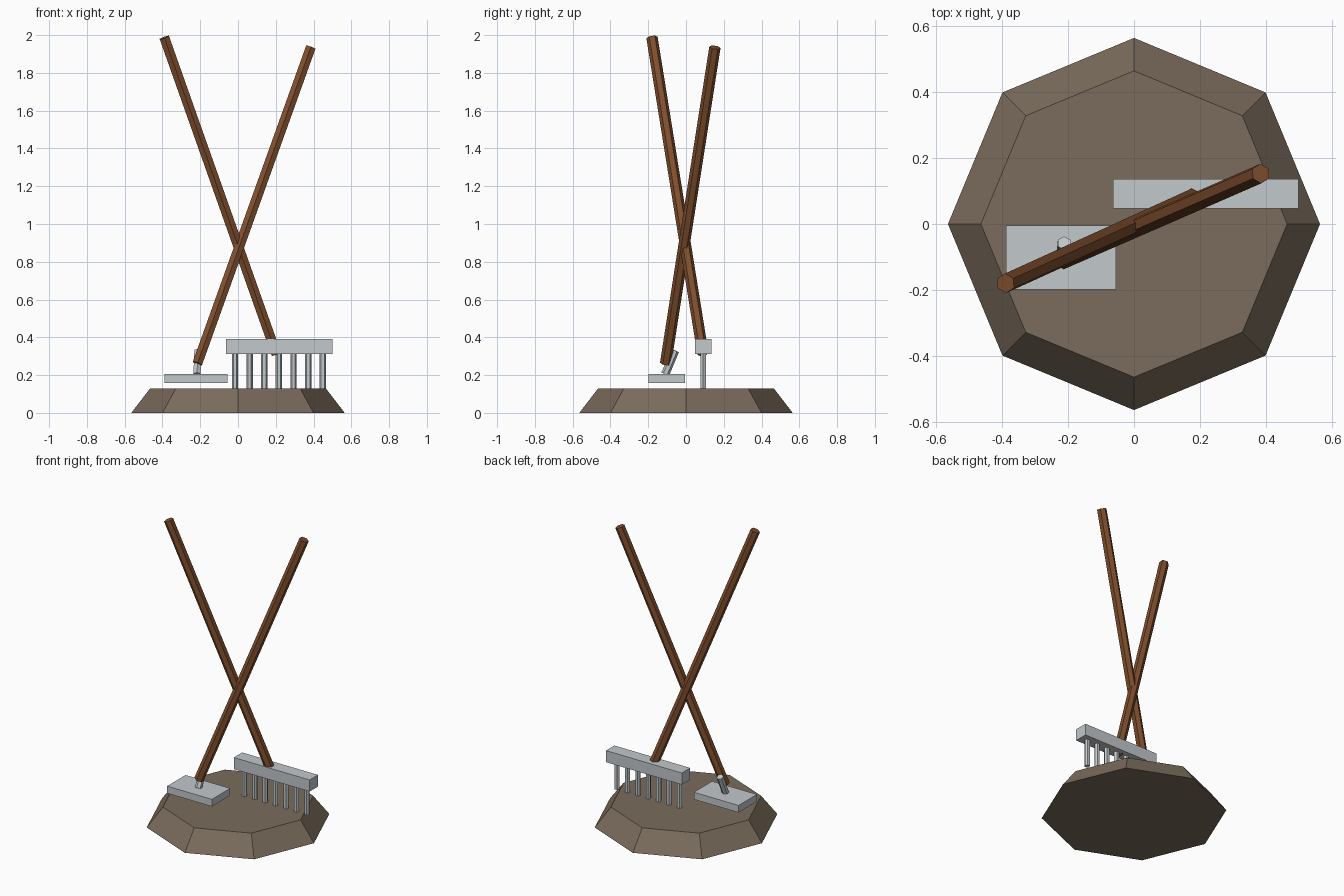
import bpy
from math import asin, atan2, pi
from mathutils import Vector

cube = bpy.data.objects.get("Cube")
if cube:
    bpy.data.objects.remove(cube, do_unlink=True)


def material(name, color):
    mat = bpy.data.materials.new(name)
    mat.use_nodes = True
    mat.diffuse_color = (*color, 1)
    mat.node_tree.nodes["Principled BSDF"].inputs["Base Color"].default_value = (*color, 1)
    return mat


earth = material("brown_earth", (0.195, 0.150, 0.107))
wood = material("brown_wood", (0.215, 0.078, 0.027))
metal = material("pale_metal", (0.54, 0.58, 0.60))


def finish(name, mat):
    obj = bpy.context.object
    obj.name = name
    obj.data.materials.append(mat)
    return obj


def box(name, low, high, mat):
    low, high = Vector(low), Vector(high)
    bpy.ops.mesh.primitive_cube_add(size=1, location=(low + high) / 2)
    obj = finish(name, mat)
    obj.scale = high - low
    return obj


def rod(name, start, end, radius, mat, spin=0):
    # six-sided bar, tilted about x and y so that a corner faces the front
    start, end = Vector(start), Vector(end)
    d = (end - start).normalized()
    bpy.ops.mesh.primitive_cylinder_add(
        vertices=6, radius=radius, depth=(end - start).length,
        location=(start + end) / 2, rotation=(-asin(d.y), atan2(d.x, d.z), 0))
    obj = finish(name, mat)
    if spin:
        obj.rotation_euler.z = spin
    return obj


# Earth mound
bpy.ops.mesh.primitive_cone_add(vertices=8, radius1=0.565, radius2=0.465,
                                depth=0.13, location=(0, 0, 0.065))
finish("earth_mound", earth)

# Crossed wooden handles
rod("hoe_handle", (-0.215, -0.108, 0.262), (0.385, 0.153, 1.935), 0.03, wood)
rod("rake_handle", (0.203, 0.090, 0.312), (-0.390, -0.180, 1.987), 0.03, wood)

# Hoe blade and its neck
box("hoe_blade", (-0.388, -0.199, 0.157), (-0.055, -0.004, 0.205), metal)
rod("hoe_neck", (-0.217, -0.110, 0.205), (-0.212, -0.058, 0.330), 0.022, metal)

# Rake head and teeth
box("rake_head", (-0.064, 0.047, 0.312), (0.500, 0.136, 0.390), metal)
for i in range(7):
    x = -0.016 + 0.0775 * i
    rod(f"rake_tooth_{i + 1}", (x, 0.091, 0.13), (x, 0.091, 0.315), 0.017, metal, pi / 2)
